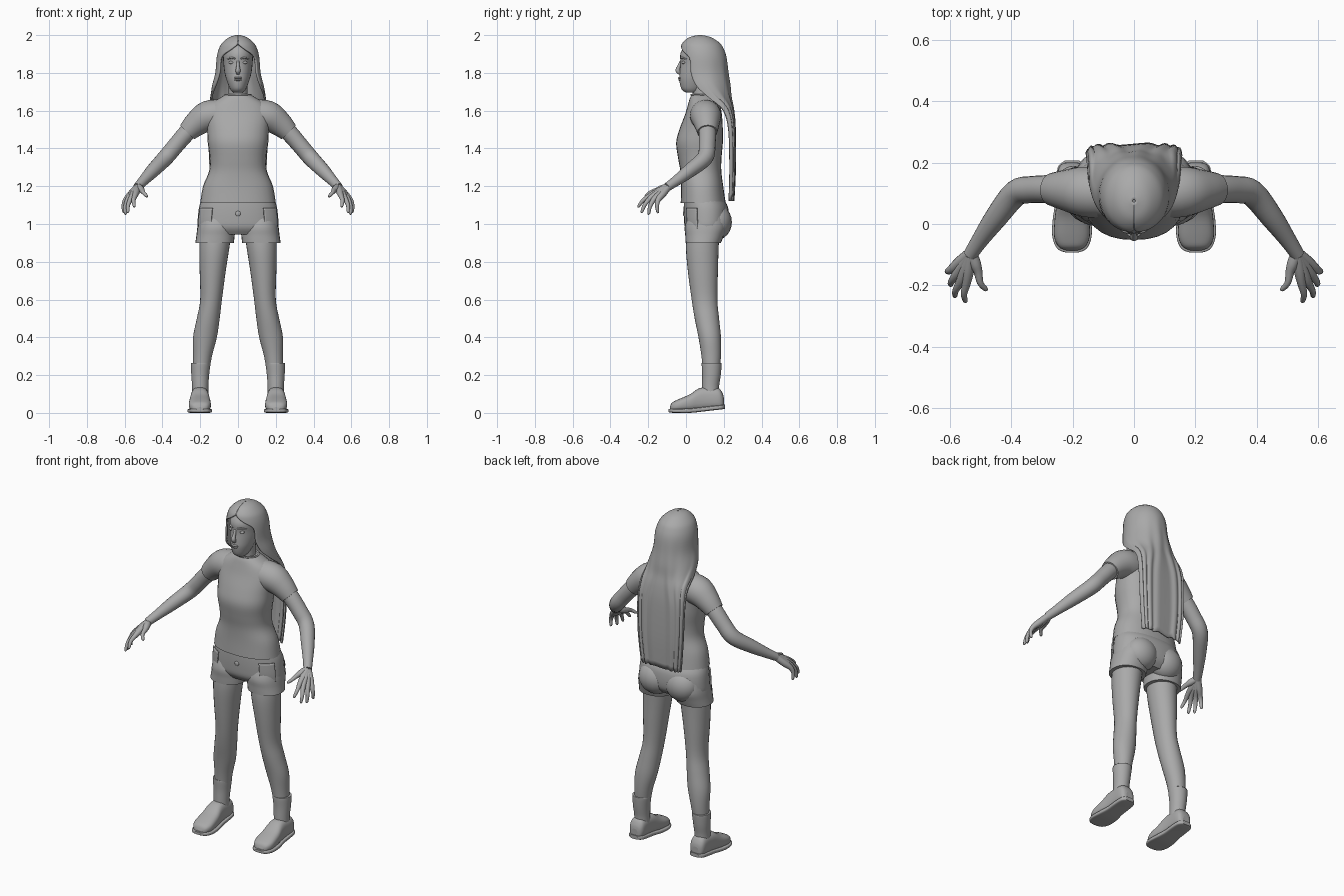
import bpy, bmesh, math
from mathutils import Vector, Matrix

cube = bpy.data.objects.get("Cube")
if cube:
    bpy.data.objects.remove(cube, do_unlink=True)

GREY = (0.4, 0.4, 0.4, 1)
mat = bpy.data.materials.new("plain_grey")
mat.use_nodes = True
mat.diffuse_color = GREY
for node in mat.node_tree.nodes:
    if node.type == 'BSDF_PRINCIPLED':
        node.inputs["Base Color"].default_value = GREY
        node.inputs["Roughness"].default_value = 0.8


# ---- helpers ----
def finish(name, bm, mirror=False, thick=0):
    bmesh.ops.recalc_face_normals(bm, faces=bm.faces)
    for f in bm.faces:
        f.smooth = len(f.verts) < 5
    me = bpy.data.meshes.new(name)
    bm.to_mesh(me)
    bm.free()
    me.materials.append(mat)
    ob = bpy.data.objects.new(name, me)
    bpy.context.collection.objects.link(ob)
    if thick:
        m = ob.modifiers.new("thickness", 'SOLIDIFY')
        m.thickness = thick
        m.offset = 0
    if mirror:
        ob.modifiers.new("mirror", 'MIRROR').use_mirror_merge = False
    return ob


def smooth_rows(rows, n=4):
    """Catmull-Rom interpolation between rows of numbers."""
    out = []
    for i in range(len(rows) - 1):
        a, b, c, d = (rows[max(i - 1, 0)], rows[i], rows[i + 1], rows[min(i + 2, len(rows) - 1)])
        for k in range(n):
            t = k / n
            out.append([q + t / 2 * (r - p + t * (2 * p - 5 * q + 4 * r - s + t * (3 * (q - r) + s - p)))
                        for p, q, r, s in zip(a, b, c, d)])
    return out + [list(rows[-1])]


def power(v, p):
    return math.copysign(abs(v) ** p, v)


def skin(name, rings, closed=True, **kw):
    """Quads between successive rings of points."""
    bm = bmesh.new()
    grid = [[bm.verts.new(p) for p in ring] for ring in rings]
    n = len(grid[0])
    for a, b in zip(grid, grid[1:]):
        for i in range(n if closed else n - 1):
            j = (i + 1) % n
            bm.faces.new((a[i], a[j], b[j], b[i]))
    if closed:
        bm.faces.new(grid[0])
        bm.faces.new(grid[-1])
    return finish(name, bm, **kw)


def oval(c, u, v, p=1, n=28):
    return [c + u * power(math.cos(a), p) + v * power(math.sin(a), p)
            for a in (2 * math.pi * i / n for i in range(n))]


def stack(name, rows, p=1, **kw):
    """Horizontal sections: z, left x, right x, front y, back y."""
    rings = [oval(Vector(((a + b) / 2, (f + k) / 2, z)), Vector(((b - a) / 2, 0, 0)),
                  Vector((0, (k - f) / 2, 0)), p) for z, a, b, f, k in smooth_rows(rows)]
    return skin(name, rings, **kw)


def trunk(name, rows, p=1, **kw):
    """Symmetric sections: z, half width, front y, back y."""
    return stack(name, [(z, -w, w, f, k) for z, w, f, k in rows], p, **kw)


def tube(name, pts, n=16, **kw):
    """Round limb along points of x, y, z, radius."""
    pts = smooth_rows(pts)
    rings = []
    for i, q in enumerate(pts):
        d = Vector(pts[min(i + 1, len(pts) - 1)][:3]) - Vector(pts[max(i - 1, 0)][:3])
        u = d.cross(Vector((0.3, -0.8, 0.5))).normalized()
        v = d.cross(u).normalized()
        rings.append(oval(Vector(q[:3]), u * q[3], v * q[3], 1, n))
    return skin(name, rings, **kw)


def ball(name, loc, size, **kw):
    bm = bmesh.new()
    m = Matrix.Translation(loc) @ Matrix.Diagonal((*size, 1))
    bmesh.ops.create_uvsphere(bm, u_segments=20, v_segments=12, radius=1, matrix=m)
    return finish(name, bm, **kw)


# ---- head and face ----
trunk("head", [(1.695, .025, .0, .06), (1.715, .042, -.024, .09), (1.76, .06, -.035, .13),
               (1.8, .071, -.034, .17), (1.85, .077, -.029, .19), (1.9, .078, -.03, .185),
               (1.94, .062, -.008, .16), (1.97, .035, .03, .12)])
tube("nose", [(0, -.022, 1.87, .006), (0, -.037, 1.835, .009), (0, -.043, 1.812, .013), (0, -.03, 1.797, .009)])
ball("eye", (.034, -.012, 1.855), (.016, .011, .008), mirror=True)
tube("eyebrow", [(.014, -.028, 1.875, .004), (.036, -.021, 1.88, .005), (.056, .004, 1.872, .003)], mirror=True)
ball("upper_lip", (0, -.033, 1.773), (.023, .01, .006))
ball("lower_lip", (0, -.031, 1.763), (.019, .01, .006))
tube("neck", [(0, .09, 1.62, .055), (0, .085, 1.69, .05), (0, .08, 1.77, .05)], 24)

# ---- long hair: z, half width, centre y, depth, half opening angle, squareness ----
hair_rows = smooth_rows([
    (1.996, .004, .075, .004, 180, 1), (1.984, .045, .075, .055, 180, 1), (1.955, .08, .08, .095, 180, 1),
    (1.925, .097, .085, .11, 160, 1), (1.88, .108, .09, .12, 126, 1), (1.8, .115, .095, .125, 122, 1),
    (1.73, .132, .11, .12, 115, 1), (1.67, .142, .14, .095, 98, .9), (1.6, .15, .19, .057, 84, .7),
    (1.5, .153, .217, .038, 84, .55), (1.3, .147, .223, .033, 84, .5), (1.125, .13, .22, .028, 84, .5)])
hair = []
for z, w, y, d, opening, p in hair_rows:
    ring = []
    ripple = min(1, max(0, (1.9 - z) * 3)) * .004
    for i in range(57):
        t = i / 28 - 1
        a = math.radians(opening) * t
        ring.append(Vector((w * power(math.sin(a), p), y + d * power(math.cos(a), p) + ripple * math.sin(24 * t),
                            z + ripple * math.sin(31 * t))))
    hair.append(ring)
skin("long_hair", hair, closed=False, thick=.01)

# ---- shirt ----
trunk("shirt", [(1.685, .066, .03, .14), (1.665, .1, .02, .16), (1.63, .15, .01, .18), (1.58, .172, -.005, .19),
                (1.5, .164, -.035, .195), (1.43, .16, -.052, .195), (1.35, .15, -.042, .188),
                (1.28, .153, -.03, .187), (1.2, .185, -.026, .197), (1.112, .2, -.028, .21)], .88)
tube("collar", [(.068 * math.sin(a), .085 - .057 * math.cos(a), 1.684, .005)
                for a in (math.pi * i / 8 for i in range(9))], 8, mirror=True)
tube("sleeve", [(.08, .1, 1.58, .08), (.16, .105, 1.57, .082), (.222, .11, 1.53, .067),
                (.268, .113, 1.486, .053)], 24, mirror=True)

# ---- arms and hands ----
tube("arm", [(.2, .11, 1.55, .045), (.268, .113, 1.486, .046), (.33, .112, 1.415, .044), (.385, .1, 1.35, .043),
             (.45, .02, 1.283, .037), (.5, -.05, 1.23, .028), (.533, -.1, 1.195, .023)], 20, mirror=True)
fingers = {"index": ((.545, -.19, 1.15), (.55, -.256, 1.09)), "middle": ((.565, -.187, 1.138), (.585, -.238, 1.06)),
           "ring": ((.582, -.17, 1.13), (.598, -.2, 1.05)), "little": ((.594, -.147, 1.128), (.606, -.15, 1.058)),
           "thumb": ((.508, -.155, 1.178), (.481, -.218, 1.145))}
for label, (knuckle, tip) in fingers.items():
    k, t = Vector(knuckle), Vector(tip)
    mid = k.lerp(t, .5) + Vector((.006, -.005, .004))
    wrist = Vector((.53, -.093, 1.198)).lerp(k, .1)
    tube(label + "_finger", [(*wrist, .019), (*wrist.lerp(k, .55), .019), (*k, .0145), (*mid, .0105),
                             (*k.lerp(t, .9), .008), (*t, .003)], 12, mirror=True)

# ---- shorts ----
hip_rows = [(1.13, .193, -.01, .2), (1.09, .206, -.012, .222), (1.03, .213, -.011, .228),
            (.98, .213, -.005, .22), (.945, .19, .02, .19)]
trunk("shorts", hip_rows, .88)
ball("shorts_seat", (.088, .16, 1.01), (.1, .083, .095), mirror=True)
stack("shorts_leg", [(1.06, .04, .2, .02, .2), (.99, .018, .214, -.006, .215), (.94, .018, .22, -.004, .2),
                     (.9, .022, .226, -.002, .185)], .92, mirror=True)
ball("shorts_button", (0, -.011, 1.055), (.014, .006, .014))

# thin side pockets following the hip
pocket = []
for z, w, f, k in smooth_rows(hip_rows[1:4]):
    z = 1.085 - (1.09 - z) * 1.0
    pocket.append([Vector(((w + .005) * power(math.cos(a), .88),
                           (f + k) / 2 - ((k - f) / 2 + .005) * power(math.sin(a), .88), z))
                   for a in (math.radians(20 + 3 * i) for i in range(12))])
skin("shorts_pocket", pocket, closed=False, thick=.008, mirror=True)

# ---- legs, socks and shoes ----
stack("leg", [(1.0, .03, .2, .01, .18), (.88, .045, .205, 0, .173), (.75, .065, .203, .01, .169),
              (.6, .085, .2, .03, .166), (.5, .097, .218, .046, .175), (.4, .112, .238, .066, .185),
              (.3, .138, .238, .082, .185), (.2, .155, .237, .092, .175)], mirror=True)
stack("sock", [(.265, .149, .248, .085, .187), (.258, .146, .25, .083, .189), (.2, .153, .247, .086, .184),
               (.14, .157, .243, .085, .175), (.09, .157, .243, .085, .175)], mirror=True)


def foot_part(name, rows, p):
    """Sections along y: y, half width, bottom z, top z."""
    rings = [oval(Vector((.202, y, (b + t) / 2)), Vector((w, 0, 0)), Vector((0, 0, (t - b) / 2)), p)
             for y, w, b, t in smooth_rows(rows)]
    skin(name, rings, mirror=True)


foot_part("shoe", [(-.086, .018, .012, .03), (-.074, .043, .008, .054), (-.04, .058, .007, .072),
                   (.02, .056, .008, .098), (.065, .05, .01, .128), (.11, .047, .014, .136),
                   (.17, .046, .017, .132), (.193, .036, .02, .105), (.2, .02, .025, .08)], .75)
foot_part("shoe_sole", [(-.093, .02, .004, .02), (-.08, .048, .001, .022), (-.04, .064, 0, .022),
                        (.02, .062, 0, .024), (.08, .052, .006, .03), (.13, .051, .012, .036),
                        (.185, .046, .018, .042), (.206, .024, .022, .044)], .4)
